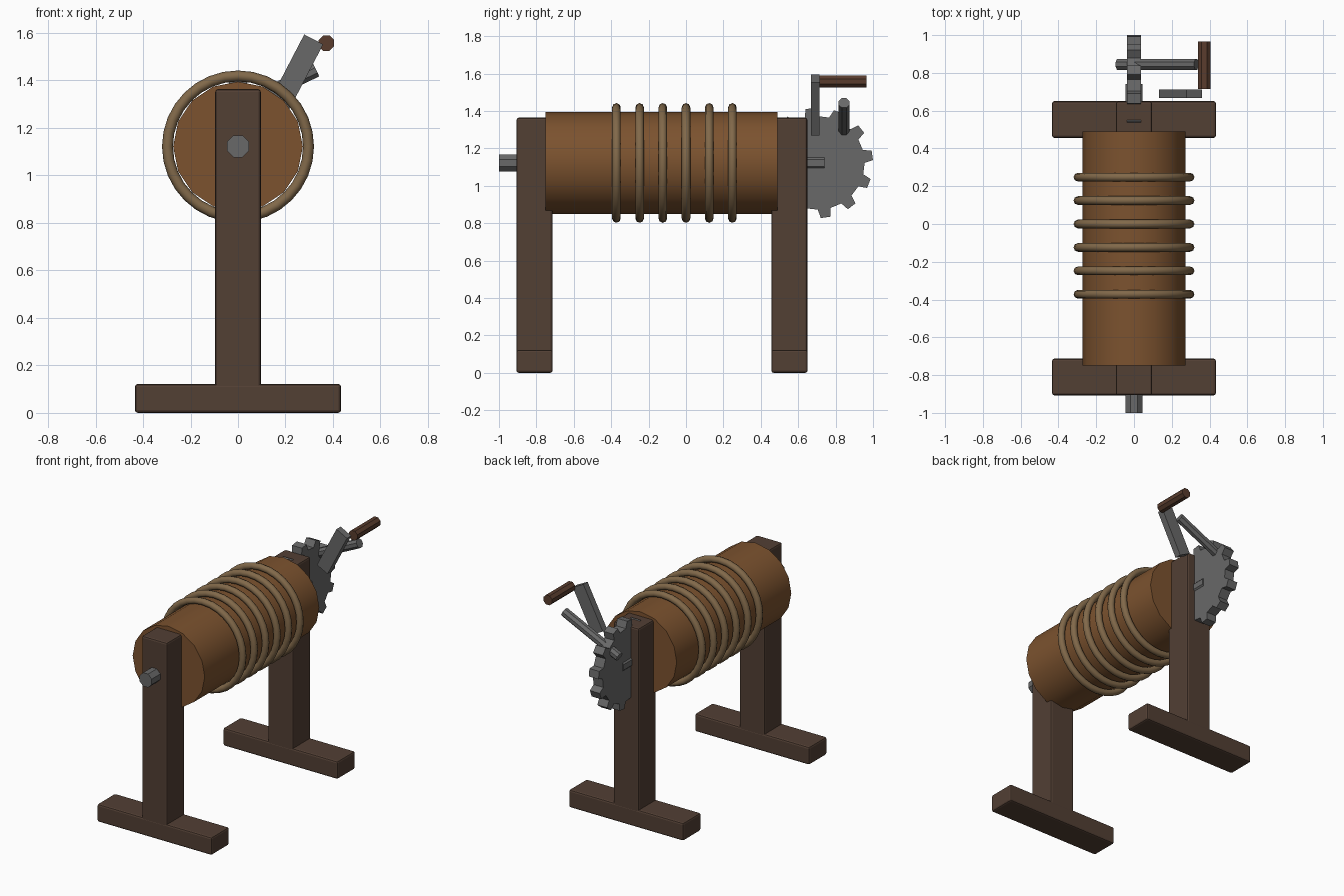
import bpy, bmesh, math
from mathutils import Matrix, Vector

cube = bpy.data.objects.get("Cube")
if cube:
    bpy.data.objects.remove(cube, do_unlink=True)


def material(name, color):
    m = bpy.data.materials.new(name)
    m.use_nodes = True
    m.diffuse_color = (*color, 1)
    m.node_tree.nodes["Principled BSDF"].inputs["Base Color"].default_value = (*color, 1)
    return m


dark_wood = material("dark wood", (0.085, 0.05, 0.034))
drum_wood = material("drum wood", (0.20, 0.085, 0.028))
handle_wood = material("handle wood", (0.10, 0.046, 0.027))
rope_tan = material("rope tan", (0.22, 0.14, 0.068))
steel = material("grey steel", (0.14, 0.14, 0.14))

AXIS_Z = 1.122


def finish(name, mat, smooth=False):
    ob = bpy.context.object
    ob.name = name
    ob.data.materials.append(mat)
    if smooth:
        bpy.ops.object.shade_smooth_by_angle(angle=math.radians(40))
    return ob


def box(name, mat, size, loc, tilt=0, bevel=0):
    bpy.ops.mesh.primitive_cube_add(size=1, location=loc)
    ob = finish(name, mat)
    ob.data.transform(Matrix.Diagonal((*size, 1)))
    ob.rotation_euler.y = tilt
    if bevel:
        mod = ob.modifiers.new("soft edges", "BEVEL")
        mod.width = bevel
        mod.segments = 2
    return ob


def rod(name, mat, radius, start, end, sides=8, spin=0, smooth=False):
    a, b = Vector(start), Vector(end)
    bpy.ops.mesh.primitive_cylinder_add(vertices=sides, radius=radius,
                                        depth=(b - a).length, location=(a + b) / 2)
    ob = finish(name, mat, smooth)
    ob.data.transform(Matrix.Rotation(spin, 4, "Z"))
    ob.rotation_euler = (b - a).to_track_quat("Z", "Y").to_euler()
    return ob


# Two T-shaped stands
for side, y in (("front", -0.81), ("back", 0.553)):
    box(side + "_post", dark_wood, (0.192, 0.192, 1.354), (0, y, 0.687), bevel=0.012)
    box(side + "_foot", dark_wood, (0.868, 0.194, 0.122), (0, y, 0.061), bevel=0.012)

# Drum and the axle through it
rod("drum", drum_wood, 0.273, (0, -0.75, AXIS_Z), (0, 0.49, AXIS_Z), sides=16, smooth=True)
rod("axle", steel, 0.05, (0, -1, AXIS_Z), (0, 0.74, AXIS_Z), spin=math.pi / 8)

# Rope coils
for i in range(6):
    bpy.ops.mesh.primitive_torus_add(major_segments=32, minor_segments=8,
                                     major_radius=0.297, minor_radius=0.023,
                                     location=(0, -0.372 + i * 0.124, AXIS_Z),
                                     rotation=(math.pi / 2, 0, 0))
    finish(f"rope_coil_{i + 1}", rope_tan)
    bpy.ops.object.shade_smooth()

# Ratchet gear, lying in the side plane
TEETH, THICK = 12, 0.074
bm = bmesh.new()
ring = []
for i in range(TEETH):
    for offset, radius in ((-8, 0.25), (-5, 0.295), (5, 0.295), (8, 0.25)):
        a = math.radians(8 + i * 360 / TEETH + offset)
        ring.append(bm.verts.new((-THICK / 2, radius * math.cos(a), radius * math.sin(a))))
face = bm.faces.new(ring)
ext = bmesh.ops.extrude_face_region(bm, geom=[face])
bmesh.ops.translate(bm, vec=(THICK, 0, 0),
                    verts=[v for v in ext["geom"] if isinstance(v, bmesh.types.BMVert)])
bmesh.ops.recalc_face_normals(bm, faces=bm.faces)
mesh = bpy.data.meshes.new("ratchet_gear")
bm.to_mesh(mesh)
bm.free()
mesh.materials.append(steel)
gear = bpy.data.objects.new("ratchet_gear", mesh)
gear.location = (0, 0.705, AXIS_Z)
bpy.context.collection.objects.link(gear)

# Pawl rod
rod("pawl_rod", steel, 0.031, (-0.085, 0.845, 1.245), (0.33, 0.845, 1.443), spin=math.pi / 8)

# Crank arm and grip
box("crank_arm", steel, (0.09, 0.046, 0.32), (0.245, 0.69, 1.431), tilt=math.radians(27.5))
rod("crank_grip", handle_wood, 0.035, (0.372, 0.715, 1.557), (0.372, 0.965, 1.557),
    spin=math.pi / 8)
